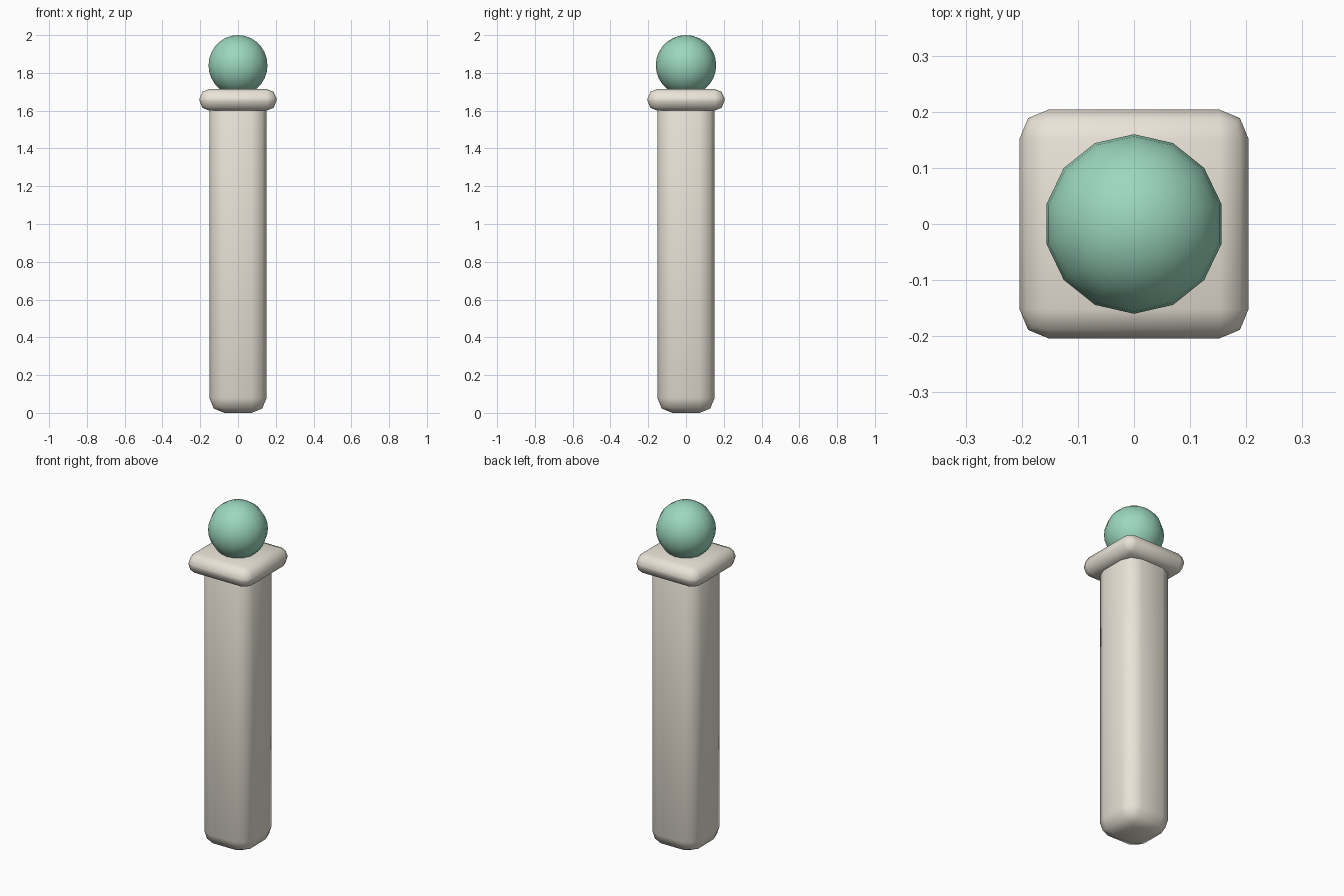
import bpy

if "Cube" in bpy.data.objects:
    bpy.data.objects.remove(bpy.data.objects["Cube"])


def color(name, rgb):
    mat = bpy.data.materials.new(name)
    mat.diffuse_color = (*rgb, 1)
    mat.use_nodes = True
    mat.node_tree.nodes["Principled BSDF"].inputs["Base Color"].default_value = mat.diffuse_color
    return mat


stone = color("stone", (0.82, 0.77, 0.68))
green = color("green", (0.33, 0.68, 0.52))


def soft_box(name, half, z0, z1, bevel):
    """Square block with rounded edges, standing between z0 and z1."""
    bpy.ops.mesh.primitive_cube_add(size=1, location=(0, 0, (z0 + z1) / 2))
    ob = bpy.context.object
    ob.name = name
    ob.scale = (2 * half, 2 * half, z1 - z0)
    bpy.ops.object.transform_apply(location=False, rotation=False, scale=True)
    mod = ob.modifiers.new("round", 'BEVEL')
    mod.width = bevel
    mod.segments = 2
    ob.data.materials.append(stone)
    bpy.ops.object.shade_smooth()
    return ob


# Square post and the wider cap on it
soft_box("post", 0.152, 0.0, 1.69, 0.08)
soft_box("post_cap", 0.204, 1.6, 1.715, 0.052)

# Ball finial, sunk slightly into the cap
bpy.ops.mesh.primitive_uv_sphere_add(segments=14, ring_count=14, radius=0.16,
                                     location=(0, 0, 1.84))
ball = bpy.context.object
ball.name = "ball_finial"
ball.data.materials.append(green)
bpy.ops.object.shade_smooth()
